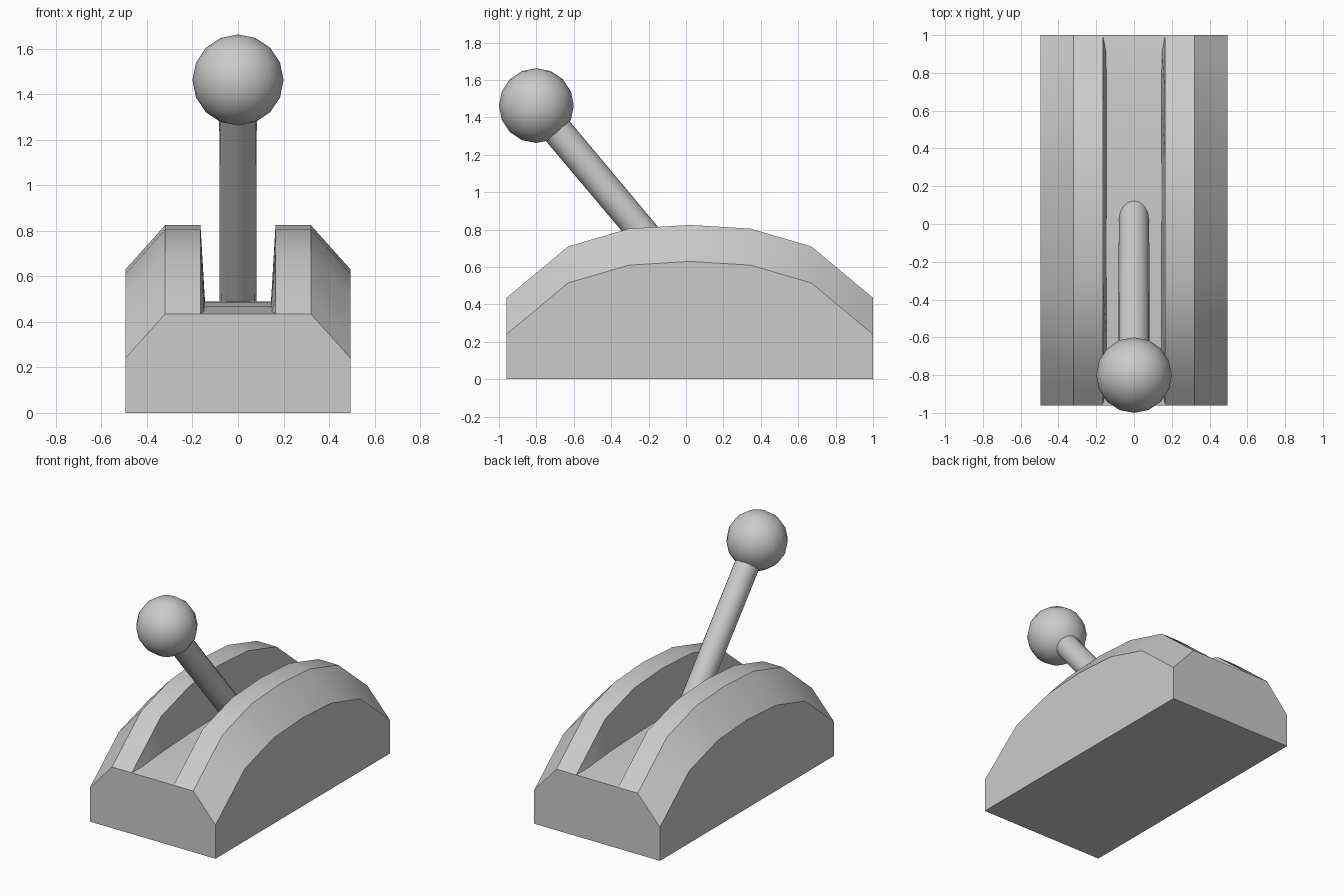
import bpy, bmesh
from mathutils import Vector

if "Cube" in bpy.data.objects:
    bpy.data.objects.remove(bpy.data.objects["Cube"])


def finish(name, bm):
    bmesh.ops.recalc_face_normals(bm, faces=bm.faces)
    mesh = bpy.data.meshes.new(name)
    bm.to_mesh(mesh)
    bm.free()
    obj = bpy.data.objects.new(name, mesh)
    bpy.context.collection.objects.link(obj)
    bpy.ops.object.select_all(action='DESELECT')
    obj.select_set(True)
    bpy.context.view_layer.objects.active = obj
    bpy.ops.object.shade_smooth_by_angle(angle=0.56)
    return obj


# Slotted arched base: half of the arch as (offset from middle, roof z, slot half width, slot floor z)
MID_Y = 0.02
half = [(0.98, 0.435, 0.165, 0.435), (0.89, 0.51, 0.148, 0.447),
        (0.65, 0.71, 0.145, 0.470), (0.325, 0.805, 0.145, 0.485)]
stations = [(MID_Y - d, r, w, f) for d, r, w, f in half]
stations += [(MID_Y, 0.825, 0.145, 0.49)]
stations += [(MID_Y + d, r, w, f) for d, r, w, f in reversed(half)]

bm = bmesh.new()
rings = []
for y, roof, w, floor in stations:
    right = [(0.495, 0), (0.495, roof - 0.195), (0.32, roof), (0.165, roof), (w, floor)]
    outline = right + [(-x, z) for x, z in reversed(right)]
    rings.append([bm.verts.new((x, y, z)) for x, z in outline])
n = len(rings[0])
for a, b in zip(rings, rings[1:]):
    for i in range(n):
        j = (i + 1) % n
        bm.faces.new((a[i], a[j], b[j], b[i]))
bm.faces.new(rings[0])
bm.faces.new(rings[-1])
bmesh.ops.remove_doubles(bm, verts=bm.verts, dist=0.0005)
finish("lever_base", bm)

# Leaning lever shaft
top, foot = Vector((0, -0.8, 1.463)), Vector((0, 0.13, 0.355))
axis = top - foot
bm = bmesh.new()
bmesh.ops.create_cone(bm, cap_ends=True, segments=16, radius1=0.08, radius2=0.083,
                      depth=axis.length)
bm.transform(axis.to_track_quat('Z', 'Y').to_matrix().to_4x4())
bmesh.ops.translate(bm, verts=bm.verts, vec=(top + foot) / 2)
finish("lever_shaft", bm)

# Ball knob
bm = bmesh.new()
bmesh.ops.create_uvsphere(bm, u_segments=16, v_segments=8, radius=0.2)
bmesh.ops.translate(bm, verts=bm.verts, vec=top)
finish("lever_knob", bm)
